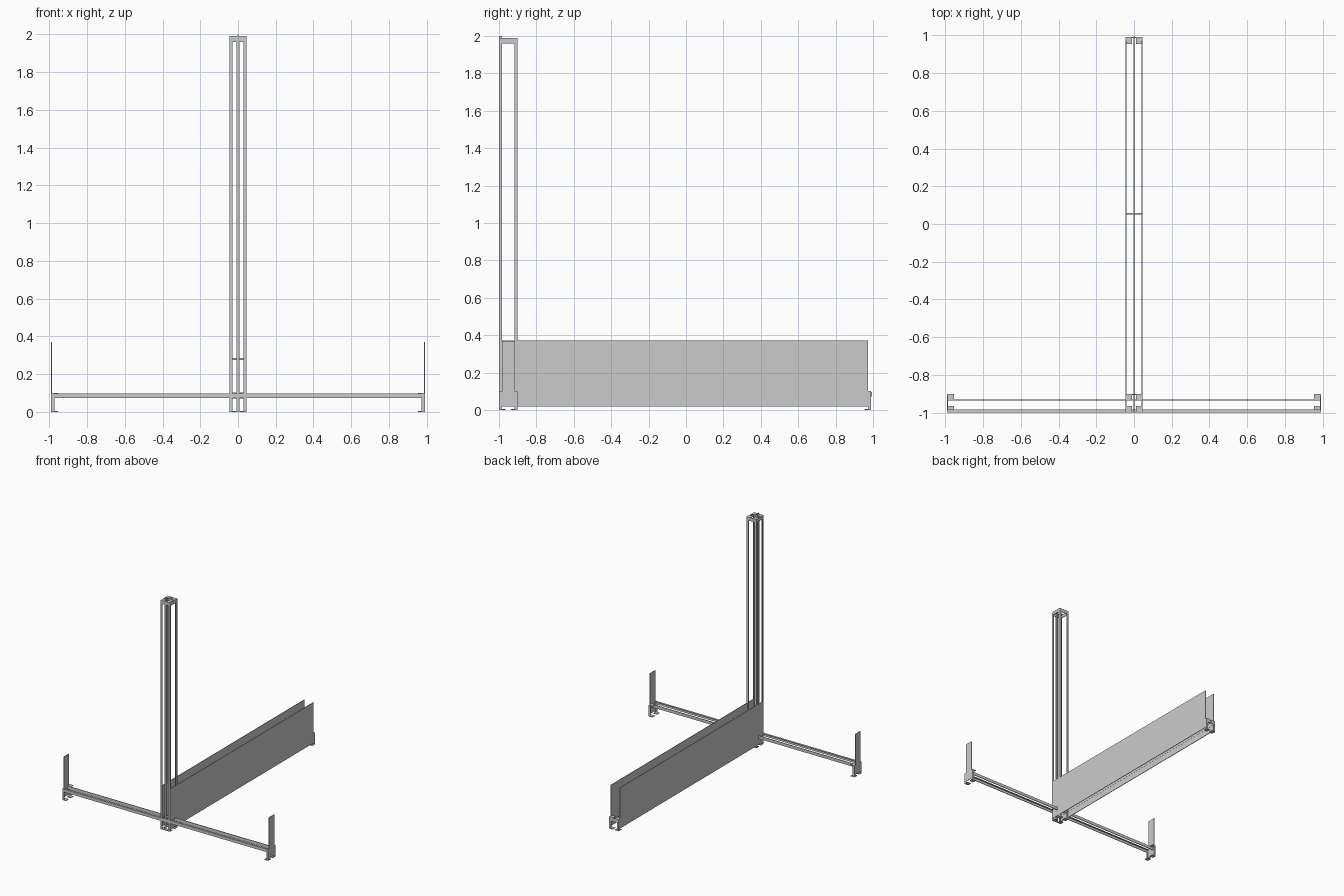
import bpy

if "Cube" in bpy.data.objects:
    bpy.data.objects.remove(bpy.data.objects["Cube"])

T = 0.005   # sheet thickness
W = 0.017   # angle-iron leg width
YF, YB = -1.0, -0.9   # front and back of the post
HX = 0.046            # half width of post and long arm


def make(name, boxes):
    """One object made of axis-aligned boxes (x0, x1, y0, y1, z0, z1)."""
    verts, faces = [], []
    for x0, x1, y0, y1, z0, z1 in boxes:
        x0, x1 = sorted((x0, x1))
        y0, y1 = sorted((y0, y1))
        n = len(verts)
        verts += [(x, y, z) for x in (x0, x1) for y in (y0, y1) for z in (z0, z1)]
        faces += [[n + i for i in f] for f in
                  ((0, 1, 3, 2), (4, 6, 7, 5), (0, 4, 5, 1),
                   (2, 3, 7, 6), (0, 2, 6, 4), (1, 5, 7, 3))]
    me = bpy.data.meshes.new(name)
    me.from_pydata(verts, [], faces)
    ob = bpy.data.objects.new(name, me)
    bpy.context.collection.objects.link(ob)
    return ob


def angle(x, y, dx, dy, z0, z1):
    """Vertical angle iron with its corner at x, y; legs run towards dx, dy."""
    return [(x, x + dx * W, y, y + dy * T, z0, z1),
            (x, x + dx * T, y, y + dy * W, z0, z1)]


def tab(x, y, dx, dy, z, s=0.036):
    """Flat square corner plate."""
    return (x, x + dx * s, y, y + dy * s, z, z + T)


sides = (-1, 1)

# Tall post: four corner angles, centre strip, top band, corner plates
post = []
for s in sides:
    for y, d in ((YF, 1), (YB, -1)):
        post += angle(s * HX, y, -s, d, 0, 1.99)
        post += [tab(s * HX, y, -s, d, z) for z in (0.0, 1.985)]
    post.append((s * HX, s * (HX - T), YF, YB, 1.96, 1.99))
    post.append((s * HX, s * (HX - T), YF, YB, 0.07, 0.1))
make("post_frame", post)
make("post_centre_strip", [(-0.008, 0.008, YF, YF + T, 0, 1.99),
                           (-0.003, 0.003, YF, YF + W, 0, 2.0)])
make("post_top_band", [(-HX, HX, YF, YF + T, 1.96, 1.99),
                       (-HX, HX, YB - T, YB, 1.96, 1.99)])

# Cross arm along x: front angle rail and back rail
make("cross_front_rail", [(-0.99, 0.99, YF, YF + T, 0.072, 0.098),
                          (-0.99, 0.99, YF, YF + W, 0.093, 0.098)])
make("cross_back_rail", [(-0.99, 0.99, -0.936, -0.93, 0.072, 0.098)])

# Brackets and upright plates at both ends of the cross arm
for s, side in zip(sides, ("left", "right")):
    x = s * 0.99
    parts = [(x, x - s * T, YF, YB, 0.07, 0.1)]
    for y, d in ((YF, 1), (YB, -1)):
        parts += angle(x, y, -s, d, 0, 0.1)
        parts.append(tab(x, y, -s, d, 0.0))
    parts.append(tab(x, YB, -s, -1, 0.095))
    make(side + "_end_bracket", parts)
    make(side + "_end_plate", [(x, x - s * T, -0.985, -0.915, 0.018, 0.37)])

# Long arm along y: side panels, lower rails, centre rail, spacer
for s, side in zip(sides, ("left", "right")):
    x = s * HX
    make(side + "_long_panel", [(x, x - s * T, -0.985, 0.973, 0.018, 0.372)])
    make(side + "_long_rail", [(x - s * 0.001, x - s * 0.006, YF, 0.99, 0.072, 0.098)])
make("long_centre_rail", [(-0.003, 0.003, YF, 0.995, 0.072, 0.098)])
make("panel_spacer", [(-HX, HX, 0.05, 0.058, 0.275, 0.285)])

# Bracket at the far end of the long arm
far = [(-HX, HX, 0.99, 0.99 - T, 0.07, 0.1)]
for s in sides:
    far += angle(s * HX, 0.99, -s, -1, 0, 0.1)
    far += [tab(s * HX, 0.99, -s, -1, z) for z in (0.0, 0.098)]
make("far_end_bracket", far)
